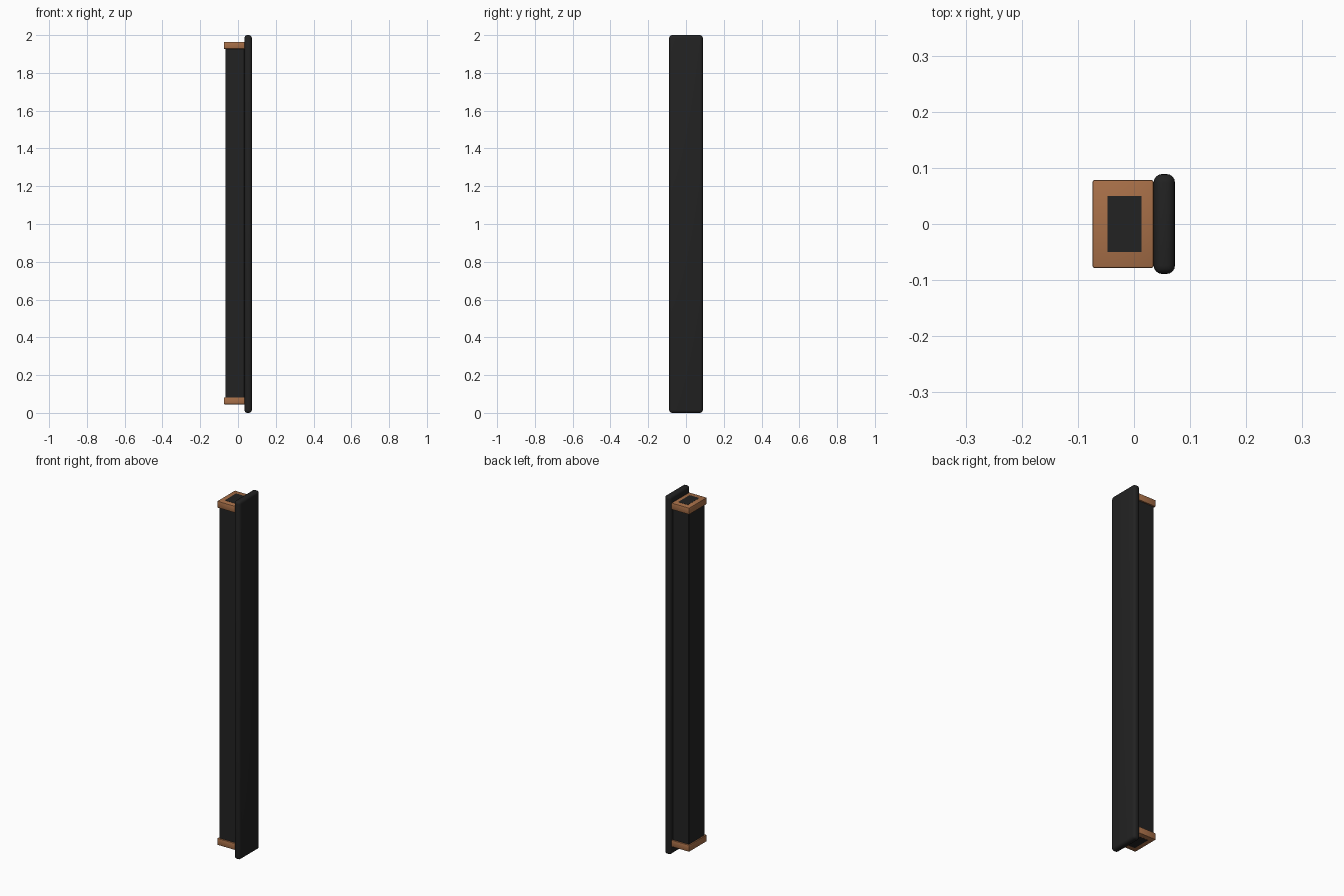
import bpy

if "Cube" in bpy.data.objects:
    bpy.data.objects.remove(bpy.data.objects["Cube"])


def material(name, rgb):
    m = bpy.data.materials.new(name)
    m.diffuse_color = (*rgb, 1)
    m.use_nodes = True
    m.node_tree.nodes["Principled BSDF"].inputs["Base Color"].default_value = m.diffuse_color
    return m


dark = material("matte black", (0.016, 0.016, 0.016))
copper = material("copper brown", (0.39, 0.16, 0.065))


def box(name, lo, hi, mat, bevel=0.0, segments=2, smooth=False):
    bpy.ops.mesh.primitive_cube_add(size=1, location=[(a + b) / 2 for a, b in zip(lo, hi)])
    ob = bpy.context.object
    ob.name = name
    ob.scale = [b - a for a, b in zip(lo, hi)]
    bpy.ops.object.transform_apply(location=False, rotation=False, scale=True)
    ob.data.materials.append(mat)
    if bevel:
        mod = ob.modifiers.new("rounded edges", 'BEVEL')
        mod.width = bevel
        mod.segments = segments
        bpy.ops.object.modifier_apply(modifier=mod.name)
    if smooth:
        bpy.ops.object.shade_smooth_by_angle()
    return ob


# tall rounded front panel
box("front_panel", (0.035, -0.089, 0), (0.073, 0.089, 2), dark, 0.015, 4, True)

# column behind the panel
box("column", (-0.067, -0.07, 0.06), (0.034, 0.07, 1.95), dark, 0.002, 1)

# copper end caps
for name, z in (("bottom_cap", 0.045), ("top_cap", 1.927)):
    box(name, (-0.074, -0.078, z), (0.035, 0.078, z + 0.037), copper, 0.003, 2, True)

# inner core, showing as a dark rectangle in both caps
box("inner_core", (-0.047, -0.05, 0.0442), (0.013, 0.05, 1.9648), dark)
